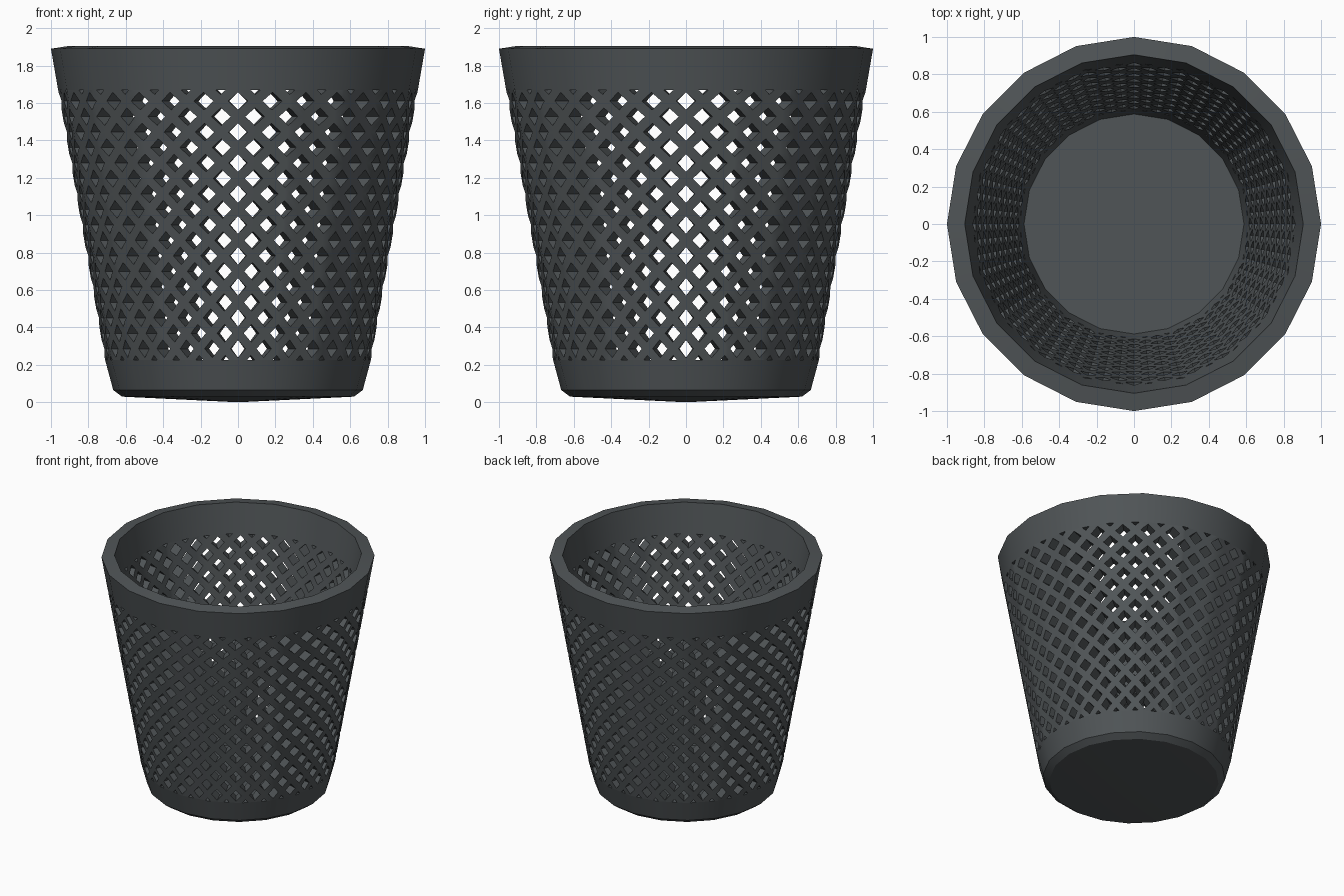
import bpy, bmesh
from math import pi, sin, cos

if "Cube" in bpy.data.objects:
    bpy.data.objects.remove(bpy.data.objects["Cube"])

SIDES = 20            # facets around the basket
HOLES = 32            # diamond columns around the wall
PITCH = 0.1655        # vertical spacing of the diamonds
HOLE = 0.57           # hole size relative to its cell
Z_LOW, Z_HIGH = 0.225, 1.67

mat = bpy.data.materials.new("dark_plastic")
mat.diffuse_color = (0.08, 0.09, 0.095, 1)
mat.use_nodes = True
mat.node_tree.nodes["Principled BSDF"].inputs["Base Color"].default_value = mat.diffuse_color


def outer(z):
    return 1.0 - 0.174 * (1.89 - z)


def inner(z):
    return 0.905 - 0.174 * (1.905 - z)


def finish(bm, name):
    bmesh.ops.recalc_face_normals(bm, faces=bm.faces)
    mesh = bpy.data.meshes.new(name)
    bm.to_mesh(mesh)
    bm.free()
    obj = bpy.data.objects.new(name, mesh)
    bpy.context.collection.objects.link(obj)
    mesh.materials.append(mat)
    bpy.ops.object.select_all(action='DESELECT')
    obj.select_set(True)
    bpy.context.view_layer.objects.active = obj
    bpy.ops.object.shade_smooth_by_angle(angle=pi / 6)
    return obj


def lathe(name, profile, closed):
    bm = bmesh.new()
    rings = []
    for r, z in profile:
        if r == 0:
            rings.append([bm.verts.new((0, 0, z))] * SIDES)
        else:
            rings.append([bm.verts.new((r * cos(2 * pi * i / SIDES),
                                        r * sin(2 * pi * i / SIDES), z))
                          for i in range(SIDES)])
    pairs = list(zip(rings, rings[1:]))
    if closed:
        pairs.append((rings[-1], rings[0]))
    for a, b in pairs:
        for i in range(SIDES):
            j = (i + 1) % SIDES
            bm.faces.new(list(dict.fromkeys((a[i], a[j], b[j], b[i]))))
    return finish(bm, name)


# Solid rim band at the top
lathe("rim", [(outer(Z_HIGH), Z_HIGH), (1.0, 1.89), (0.905, 1.905),
              (inner(Z_HIGH), Z_HIGH)], True)

# Solid cup at the bottom with a slightly conical underside
lathe("base", [(0, 0), (0.62, 0.03), (0.667, 0.065), (outer(Z_LOW), Z_LOW),
               (inner(Z_LOW), Z_LOW), (0.588, 0.09), (0, 0.09)], False)

# Lattice wall: flat sheet of diamond frames in (angle, height)
bm = bmesh.new()
step = 2 * pi / HOLES
for row in range(-1, 19):
    for col in range(-1, HOLES + 2):
        cx = (col + 0.5 * (row % 2)) * step
        cz = 0.286 + row * PITCH / 2
        corners = [(step / 2, 0), (0, PITCH / 2), (-step / 2, 0), (0, -PITCH / 2)]
        big = [bm.verts.new((cx + x, 0, cz + z)) for x, z in corners]
        small = [bm.verts.new((cx + x * HOLE, 0, cz + z * HOLE)) for x, z in corners]
        for i in range(4):
            j = (i + 1) % 4
            bm.faces.new((big[i], big[j], small[j], small[i]))
bmesh.ops.remove_doubles(bm, verts=bm.verts, dist=1e-4)


def cut(co, no, clear=False):
    bmesh.ops.bisect_plane(bm, geom=bm.verts[:] + bm.edges[:] + bm.faces[:],
                           dist=1e-5, plane_co=co, plane_no=no, clear_outer=clear)


# Trim the sheet and crease it along the facet corners
cut((0, 0, Z_HIGH), (0, 0, 1), True)
cut((0, 0, Z_LOW), (0, 0, -1), True)
cut((0, 0, 0), (-1, 0, 0), True)
cut((2 * pi, 0, 0), (1, 0, 0), True)
for k in range(1, SIDES):
    cut((2 * pi * k / SIDES, 0, 0), (1, 0, 0))

# Wrap the sheet around the tapered polygon
facet = 2 * pi / SIDES
for v in bm.verts:
    a, z = v.co.x, v.co.z
    local = (a + 1e-7) % facet - facet / 2
    r = outer(z) * cos(facet / 2) / cos(local)
    v.co = (r * cos(a), r * sin(a), z)
bmesh.ops.remove_doubles(bm, verts=bm.verts, dist=1e-4)

# Give the lattice its thickness
faces = bm.faces[:]
rim_edges = [e for e in bm.edges if e.is_boundary]
twin = {}
for v in bm.verts[:]:
    k = inner(v.co.z) / outer(v.co.z)
    twin[v] = bm.verts.new((v.co.x * k, v.co.y * k, v.co.z))
for f in faces:
    bm.faces.new([twin[v] for v in reversed(f.verts)])
for e in rim_edges:
    a, b = e.verts
    bm.faces.new((a, b, twin[b], twin[a]))
finish(bm, "lattice_wall")
